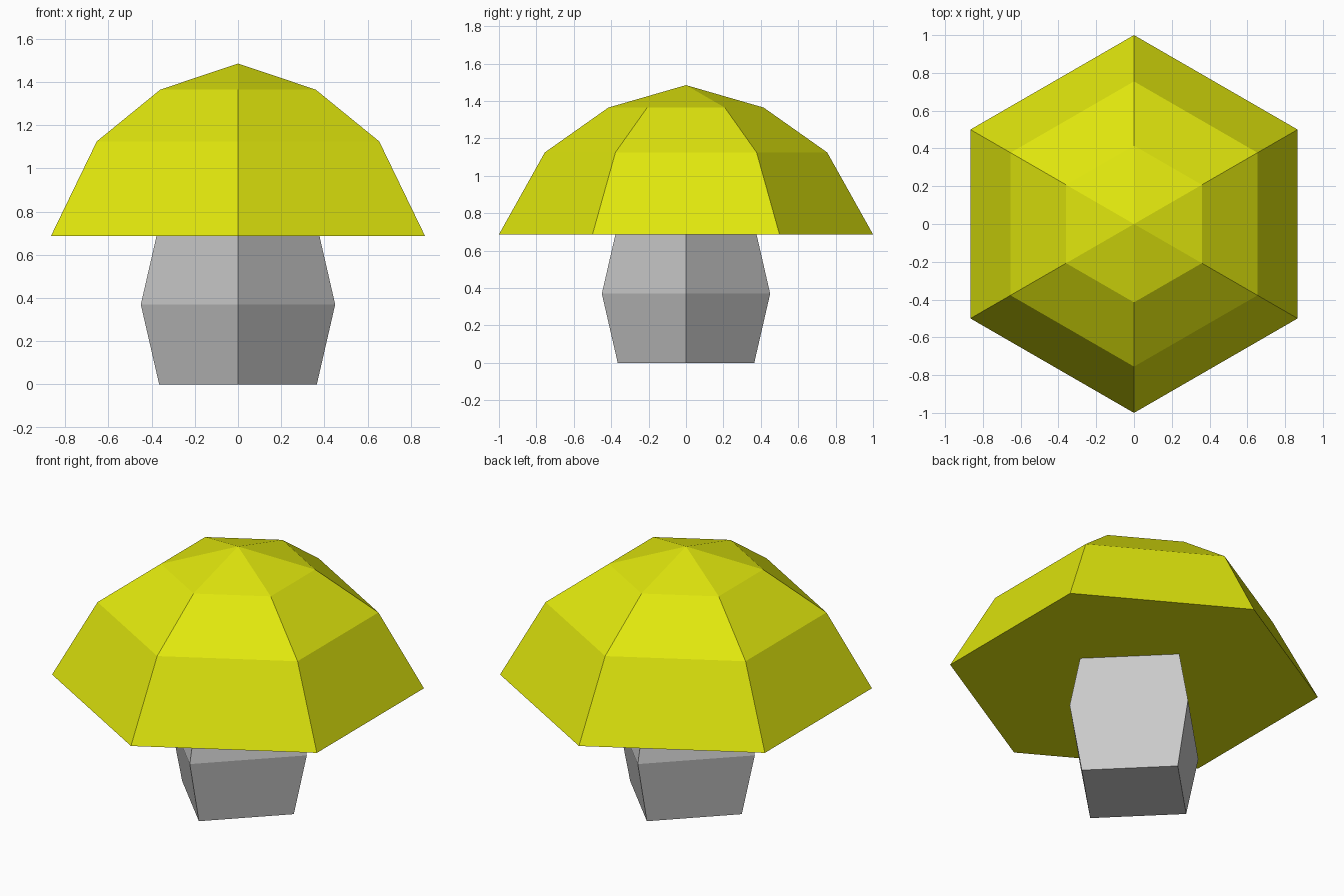
import bpy, bmesh
from math import cos, sin, pi

if "Cube" in bpy.data.objects:
    bpy.data.objects.remove(bpy.data.objects["Cube"])


def lathe(name, sides, profile, apex=None, color=None):
    """Flat-faced solid from (radius, z) rings, with a vertex on the +y axis."""
    bm = bmesh.new()
    rings = [[bm.verts.new((r * cos(pi / 2 + 2 * pi * i / sides),
                            r * sin(pi / 2 + 2 * pi * i / sides), z))
              for i in range(sides)] for r, z in profile]
    for low, high in zip(rings, rings[1:]):
        for i in range(sides):
            j = (i + 1) % sides
            bm.faces.new((low[i], low[j], high[j], high[i]))
    bm.faces.new(rings[0][::-1])
    top = rings[-1]
    if apex is None:
        bm.faces.new(top)
    else:
        tip = bm.verts.new((0, 0, apex))
        for i in range(sides):
            bm.faces.new((top[i], top[(i + 1) % sides], tip))
    bmesh.ops.recalc_face_normals(bm, faces=bm.faces)
    mesh = bpy.data.meshes.new(name)
    bm.to_mesh(mesh)
    bm.free()
    obj = bpy.data.objects.new(name, mesh)
    bpy.context.collection.objects.link(obj)
    if color:
        mat = bpy.data.materials.new(name + "_color")
        mat.diffuse_color = color
        mat.use_nodes = True
        mat.node_tree.nodes["Principled BSDF"].inputs["Base Color"].default_value = mat.diffuse_color
        mesh.materials.append(mat)
    return obj


# Four-sided bulging stem, its top tucked inside the cap
lathe("stem", 4, [(0.365, 0), (0.45, 0.37), (0.365, 0.74)])

# Six-sided domed cap with a flat underside
lathe("cap", 6, [(1.0, 0.687), (0.755, 1.125), (0.415, 1.365)],
      apex=1.485, color=(0.75, 0.8, 0.004, 1))
